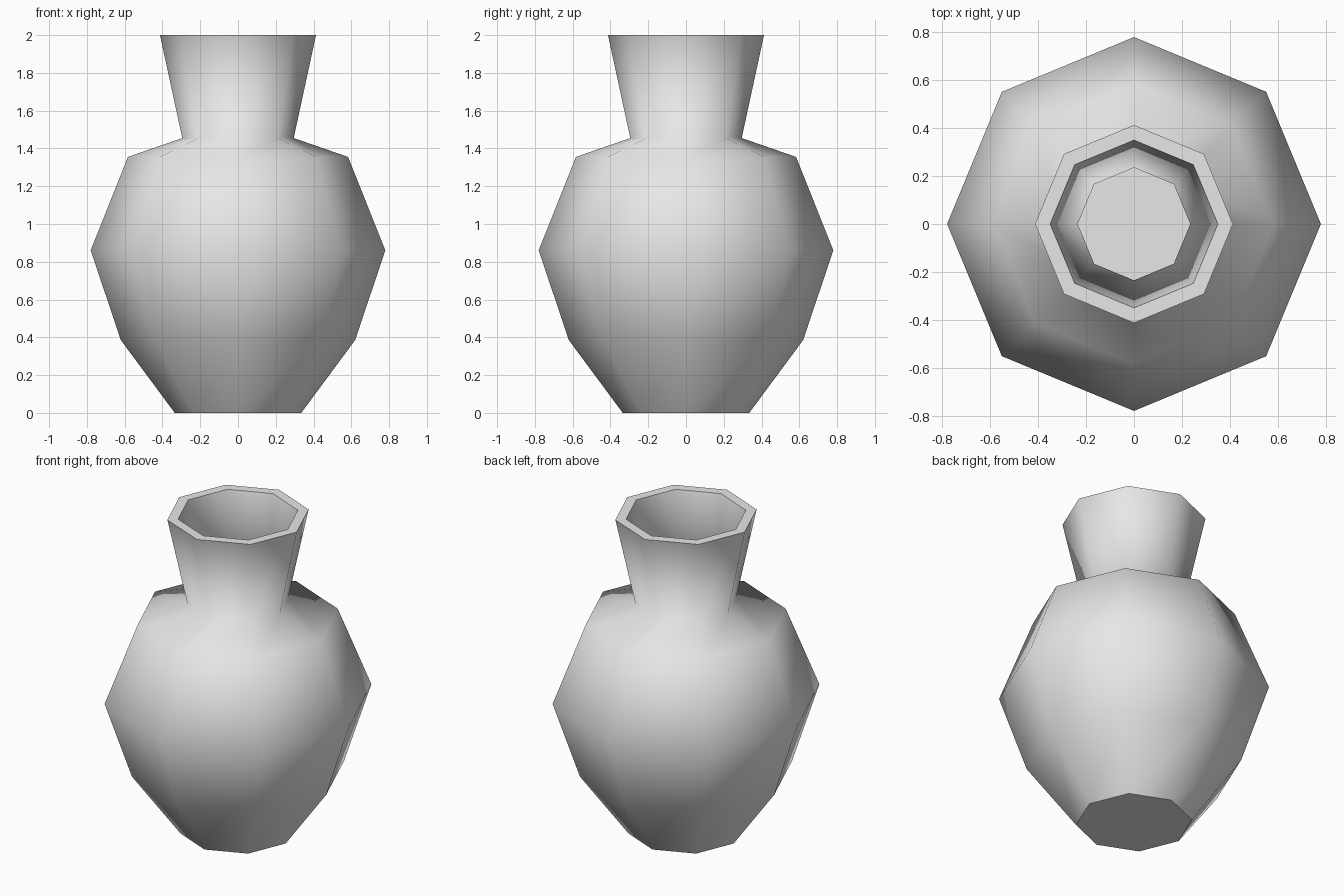
import bpy
import bmesh
from math import cos, sin, tau

cube = bpy.data.objects.get("Cube")
if cube:
    bpy.data.objects.remove(cube, do_unlink=True)

SIDES = 8

# Radius and height: up the outside, over the rim, down the inside
outside = [(0.335, 0), (0.62, 0.385), (0.78, 0.86), (0.583, 1.355), (0.295, 1.455), (0.413, 2)]
inside = [(0.35, 2), (0.235, 1.43), (0.54, 1.31), (0.715, 0.86), (0.565, 0.41), (0.29, 0.06)]

clay = bpy.data.materials.new("grey clay")
clay.use_nodes = True
grey = (0.8, 0.8, 0.8, 1)
clay.diffuse_color = grey
clay.node_tree.nodes["Principled BSDF"].inputs["Base Color"].default_value = grey

# Octagonal wall, turned around the upright axis
bm = bmesh.new()
rings = [[bm.verts.new((r * cos(tau * i / SIDES), r * sin(tau * i / SIDES), z))
          for i in range(SIDES)] for r, z in outside + inside]
for low, high in zip(rings, rings[1:]):
    for i in range(SIDES):
        j = (i + 1) % SIDES
        bm.faces.new((low[i], low[j], high[j], high[i]))

# Flat underside and inner floor
bm.faces.new(reversed(rings[0]))
bm.faces.new(rings[-1])

# Smooth all over, with crisp borders around the level faces
bm.normal_update()
for face in bm.faces:
    face.smooth = True
for face in bm.faces:
    if abs(face.normal.z) > 0.99:
        for edge in face.edges:
            if any(abs(f.normal.z) < 0.99 for f in edge.link_faces):
                edge.smooth = False

mesh = bpy.data.meshes.new("vase")
bm.to_mesh(mesh)
bm.free()
mesh.materials.append(clay)
vase = bpy.data.objects.new("vase", mesh)
bpy.context.collection.objects.link(vase)
